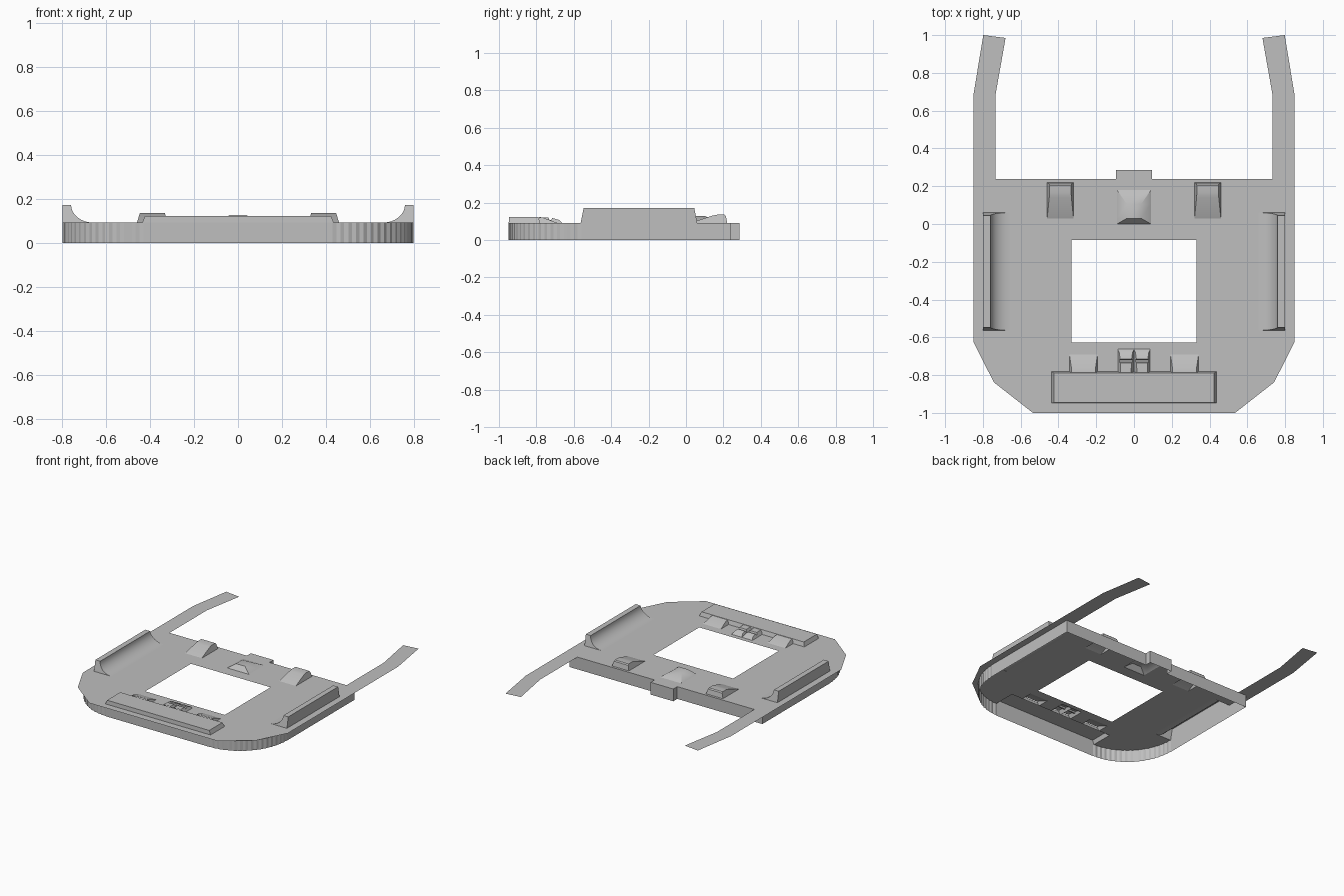
import bpy, bmesh, math

if "Cube" in bpy.data.objects:
    bpy.data.objects.remove(bpy.data.objects["Cube"])

grey = bpy.data.materials.new("light_grey")
grey.use_nodes = True
grey.diffuse_color = (0.52, 0.52, 0.52, 1)
grey.node_tree.nodes["Principled BSDF"].inputs["Base Color"].default_value = (0.52, 0.52, 0.52, 1)

SHEET = 0.092   # height of the thin deck
FRONT, BACK = -0.948, 0.238
SIDE = 0.8


def finish(name, bm, smooth=False):
    mesh = bpy.data.meshes.new(name)
    bm.to_mesh(mesh)
    bm.free()
    mesh.materials.append(grey)
    ob = bpy.data.objects.new(name, mesh)
    bpy.context.collection.objects.link(ob)
    if smooth:
        bpy.ops.object.select_all(action='DESELECT')
        ob.select_set(True)
        bpy.context.view_layer.objects.active = ob
        bpy.ops.object.shade_smooth_by_angle(angle=math.radians(35))
    return ob


def loft(name, sections, closed=False, caps=False, smooth=False):
    """Skin a run of equal-length sections."""
    bm = bmesh.new()
    rings = [[bm.verts.new(p) for p in s] for s in sections]
    n = len(rings[0])
    for a, b in zip(rings, rings[1:]):
        for i in range(n if closed else n - 1):
            j = (i + 1) % n
            bm.faces.new((a[i], a[j], b[j], b[i]))
    if caps:
        bm.faces.new(rings[0])
        bm.faces.new(rings[-1])
    bmesh.ops.remove_doubles(bm, verts=bm.verts, dist=0.0001)
    bmesh.ops.recalc_face_normals(bm, faces=bm.faces)
    return finish(name, bm, smooth)


def bump(name, cx, half, slope, profile):
    """Hollow raised shape: a (y, z) profile with side walls leaning inward."""
    sections = []
    for y, z in profile:
        top = half - (z - SHEET) * slope
        sections.append([(cx - half, y, SHEET), (cx - top, y, z),
                         (cx + top, y, z), (cx + half, y, SHEET)])
    return loft(name, sections, smooth=True)


def rect(x0, x1, y0, y1):
    return [(x0, y0), (x1, y0), (x1, y1), (x0, y1)]


def mirrored(half_outline):
    return half_outline + [(-x, y) for x, y in reversed(half_outline)]


# Deck: thin outline with two rear arms, a window and openings under the raised parts
outline = mirrored([(0.535, -1), (0.742, -0.838), (0.85, -0.625), (0.85, 0.683),
                    (0.798, 1), (0.68, 0.985), (0.734, 0.68), (0.734, BACK),
                    (0.094, BACK), (0.094, 0.285)])
panel_hole = mirrored([(0.436, FRONT), (0.436, -0.78), (0.342, -0.78), (0.342, -0.69),
                       (0.193, -0.69), (0.193, -0.78), (0.086, -0.78), (0.086, -0.663)])
loops = [outline, panel_hole, rect(-0.33, 0.33, -0.628, -0.086),
         rect(-0.09, 0.09, 0, 0.18)]
for s in (-1, 1):
    loops.append(rect(s * 0.66, s * SIDE, -0.563, 0.06))
    loops.append(rect(s * 0.32, s * 0.46, 0.03, 0.22))
bm = bmesh.new()
for loop in loops:
    vs = [bm.verts.new((x, y, SHEET)) for x, y in loop]
    for a, b in zip(vs, vs[1:] + vs[:1]):
        bm.edges.new((a, b))
bmesh.ops.triangle_fill(bm, use_beauty=True, edges=bm.edges[:], normal=(0, 0, 1))
for f in bm.faces:
    if f.normal.z < 0:
        f.normal_flip()
bmesh.ops.dissolve_limit(bm, angle_limit=0.01, verts=bm.verts[:], edges=bm.edges[:])
finish("deck", bm)

# Skirt: open wall below the deck, with finely pleated front corners
steps = 32
corner = []
for i in range(steps + 1):
    a = math.pi / 2 * i / steps
    r = 1 - (0.012 if i % 2 else 0)
    corner.append((0.43 + 0.37 * r * math.sin(a), -0.56 - 0.388 * r * math.cos(a)))
wall = mirrored(corner + [(SIDE, BACK), (0.094, BACK), (0.094, 0.285)])
loft("skirt", [[(x, y, z) for x, y in wall] for z in (0, SHEET)], closed=True)

# Side rails: concave inner face, flat top, upright outer face
for s, side in ((1, "left"), (-1, "right")):
    prof = [(0.66, SHEET)]
    for i in range(1, 9):
        a = math.pi / 2 * i / 8
        prof.append((0.66 + 0.1 * math.sin(a), 0.172 - 0.08 * math.cos(a)))
    prof += [(SIDE, 0.172), (SIDE, SHEET)]
    sections = []
    for end, lean in ((-0.563, 1), (0.06, -1)):
        sections.append([(s * x, end + lean * (z - SHEET) * 0.2, z) for x, z in prof])
    rail = loft(side + "_rail", sections, caps=True, smooth=True)
    # Rails are hollow underneath: caps stay, the base is left open

    # Rear wedge pads
    bump(side + "_rear_pad", s * 0.39, 0.07, 0.3,
         [(0.03, SHEET), (0.05, 0.1), (0.14, 0.13), (0.165, 0.135),
          (0.205, 0.135), (0.213, 0.128), (0.22, SHEET)])

    # Ramps behind the front panel
    bump(side + "_front_ramp", s * 0.2675, 0.0745, 0.4,
         [(-0.785, 0.122), (-0.765, 0.12), (-0.69, SHEET)])

    # Ribbed latch halves
    bump(side + "_front_latch", s * 0.043, 0.043, 0.5,
         [(-0.785, 0.122), (-0.735, 0.12), (-0.73, 0.108), (-0.72, 0.108),
          (-0.715, 0.117), (-0.68, 0.108), (-0.663, SHEET)])

# Front panel and rear centre button
bump("front_panel", 0, 0.436, 0.4,
     [(FRONT, SHEET), (FRONT + 0.002, 0.122), (-0.79, 0.122), (-0.78, SHEET)])
bump("rear_button", 0, 0.09, 1.5,
     [(0, SHEET), (0.03, 0.127), (0.105, 0.127), (0.18, SHEET)])
